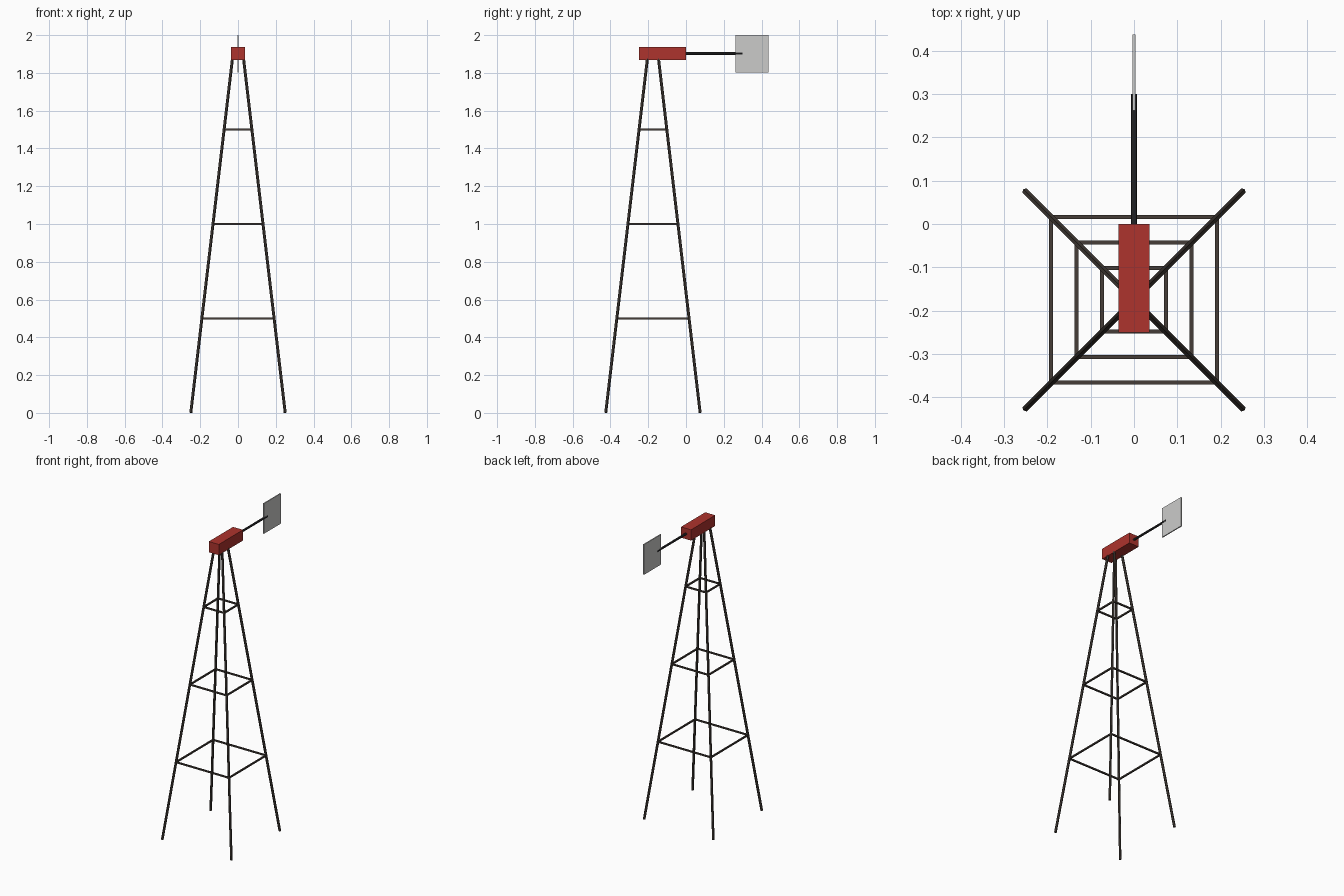
import bpy, math
from mathutils import Vector

if "Cube" in bpy.data.objects:
    bpy.data.objects.remove(bpy.data.objects["Cube"])

def material(name, rgb):
    m = bpy.data.materials.new(name)
    m.diffuse_color = (*rgb, 1)
    m.use_nodes = True
    m.node_tree.nodes["Principled BSDF"].inputs["Base Color"].default_value = m.diffuse_color
    return m

FRAME = material("dark_brown_timber", (0.058, 0.046, 0.038))
STEEL = material("dark_steel", (0.03, 0.03, 0.032))
RED = material("barn_red", (0.42, 0.033, 0.026))
GREY = material("light_grey", (0.6, 0.6, 0.59))

CY = -0.175          # tower axis
TOP = 1.87           # underside of the housing

def spread(z):
    """Half width of the tower at height z."""
    return 0.25 + (0.03 - 0.25) * z / TOP

def rod(name, a, b, radius, sides, mat):
    a, b = Vector(a), Vector(b)
    d = b - a
    bpy.ops.mesh.primitive_cylinder_add(vertices=sides, radius=radius, depth=d.length)
    o = bpy.context.object
    if sides == 4:   # turn square bars so a flat side faces up
        for v in o.data.vertices:
            x, y, z = v.co
            c = math.sqrt(0.5)
            v.co = (c * (x - y), c * (x + y), z)
    o.location = (a + b) / 2
    o.rotation_mode = 'QUATERNION'
    o.rotation_quaternion = d.to_track_quat('Z', 'Y')
    o.name = name
    o.data.materials.append(mat)
    return o

def box(name, lo, hi, mat):
    lo, hi = Vector(lo), Vector(hi)
    bpy.ops.mesh.primitive_cube_add(size=1, location=(lo + hi) / 2)
    o = bpy.context.object
    o.scale = hi - lo
    o.name = name
    o.data.materials.append(mat)
    return o

CORNERS = [(-1, -1), (1, -1), (1, 1), (-1, 1)]

def corner(i, z):
    sx, sy = CORNERS[i % 4]
    return (sx * spread(z), CY + sy * spread(z), z)

# four leaning legs
for i in range(4):
    rod(f"tower_leg_{i}", corner(i, 0.001), corner(i, TOP + 0.005), 0.008, 6, FRAME)

# three rings of horizontal braces
for z in (0.5, 1.0, 1.5):
    for i in range(4):
        rod(f"brace_{z}_{i}", corner(i, z), corner(i + 1, z), 0.0065, 4, FRAME)

# housing, tail boom and vane
box("gear_housing", (-0.036, -0.25, 1.868), (0.036, 0, 1.938), RED)
rod("tail_boom", (0, -0.01, 1.903), (0, 0.30, 1.903), 0.007, 8, STEEL)
box("tail_vane", (-0.0035, 0.262, 1.803), (0.0035, 0.437, 2.0), GREY)
